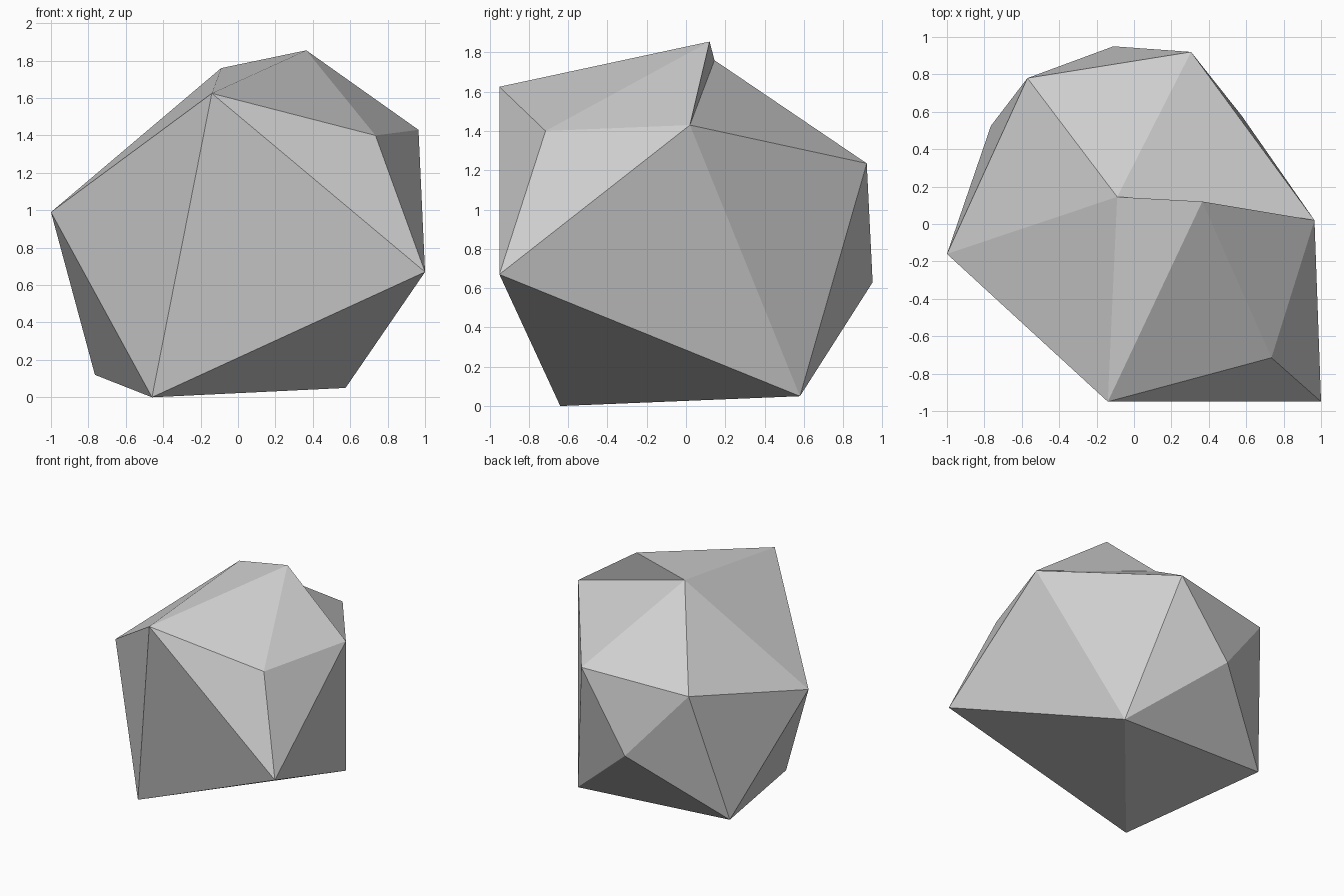
import bpy
import bmesh

default_cube = bpy.data.objects.get("Cube")
if default_cube:
    bpy.data.objects.remove(default_cube, do_unlink=True)


def flat_material(name, rgb):
    mat = bpy.data.materials.new(name)
    mat.use_nodes = True
    colour = (*rgb, 1.0)
    mat.diffuse_color = colour
    mat.node_tree.nodes["Principled BSDF"].inputs["Base Color"].default_value = colour
    return mat


# Corners of the boulder, each with a one-letter label
corners = {
    # upper ridge and shoulders
    "C": (0.365, 0.12, 1.855), "D": (-0.09, 0.145, 1.76),
    "B": (-0.14, -0.95, 1.625), "E": (0.735, -0.715, 1.40),
    "F": (0.965, 0.02, 1.43),
    # waist
    "A": (-1, -0.16, 0.99), "G": (1, -0.95, 0.67),
    "J": (0.305, 0.92, 1.235), "K": (-0.57, 0.78, 1.175),
    "M": (-0.11, 0.95, 0.63),
    # foot
    "H": (-0.46, -0.64, 0), "I": (0.575, 0.58, 0.05),
    "L": (-0.765, 0.525, 0.12),
}

# Facets, grouped by the side they belong to
facets = {
    "front": "ABH BHG BEG",
    "crown": "ABD BDC BCE CEF CFD",
    "left": "EFG GFI FIJ",
    "back": "DFJ DJK DKA KJM JMI",
    "right": "KML KLA ALH",
    "underside": "MIL LHI HGI",
}

# Faceted boulder
bm = bmesh.new()
verts = {label: bm.verts.new(co) for label, co in corners.items()}
for group in facets.values():
    for facet in group.split():
        bm.faces.new([verts[label] for label in facet])
bmesh.ops.recalc_face_normals(bm, faces=bm.faces[:])

mesh = bpy.data.meshes.new("boulder")
bm.to_mesh(mesh)
bm.free()
mesh.materials.append(flat_material("stone grey", (0.62, 0.62, 0.62)))

boulder = bpy.data.objects.new("boulder", mesh)
bpy.context.scene.collection.objects.link(boulder)
